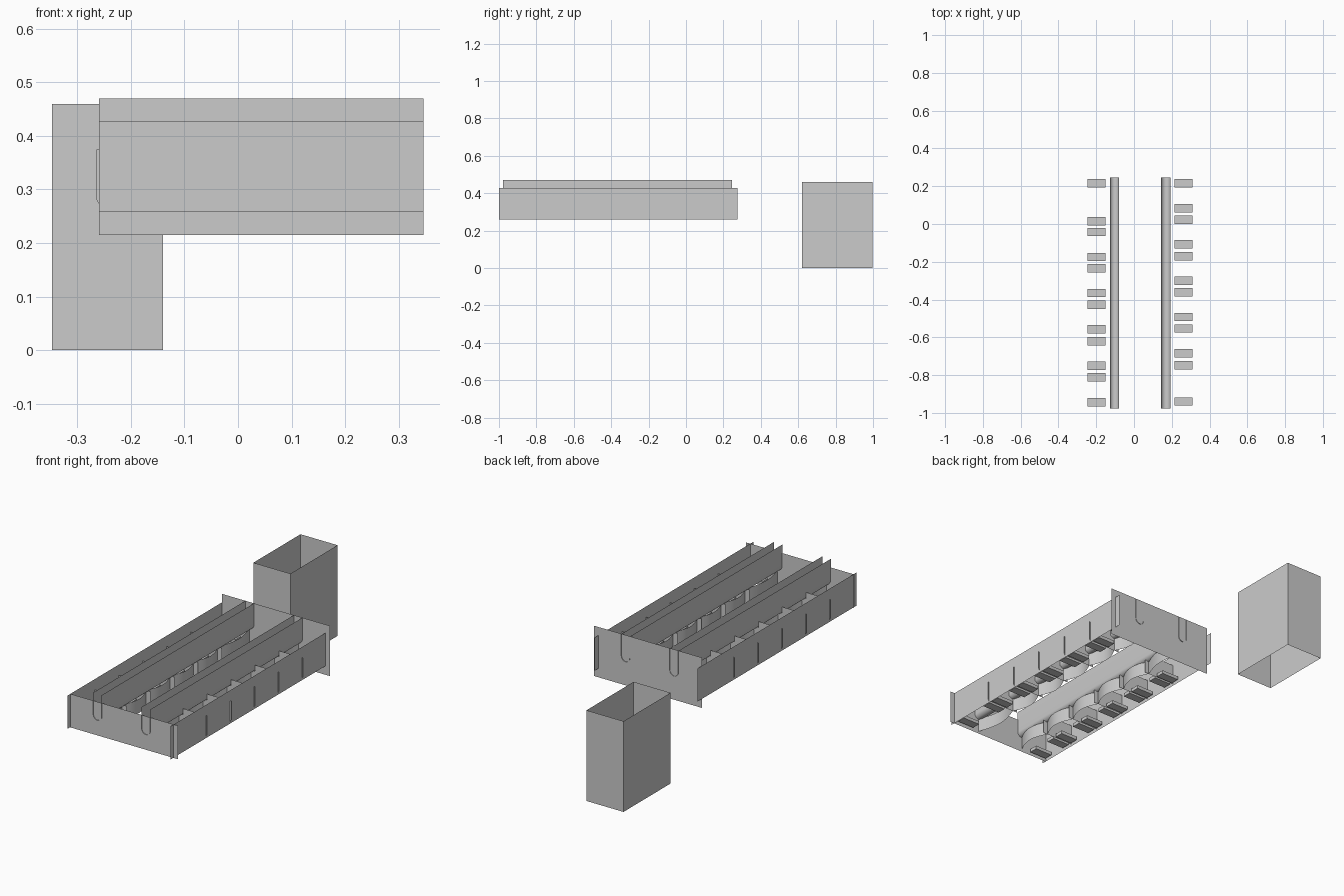
import bpy, bmesh, math

if "Cube" in bpy.data.objects:
    bpy.data.objects.remove(bpy.data.objects["Cube"])


def make(name, verts, faces, smooth=False):
    mesh = bpy.data.meshes.new(name)
    mesh.from_pydata(verts, [], faces)
    bm = bmesh.new()
    bm.from_mesh(mesh)
    bmesh.ops.remove_doubles(bm, verts=bm.verts, dist=1e-5)
    bmesh.ops.recalc_face_normals(bm, faces=bm.faces)
    bm.to_mesh(mesh)
    bm.free()
    for p in mesh.polygons:
        p.use_smooth = smooth
    ob = bpy.data.objects.new(name, mesh)
    bpy.context.collection.objects.link(ob)
    return ob


def sheet(name, plan, z0, z1, closed=False, smooth=False):
    """Thin vertical sheet following a plan line of (x, y) points."""
    n = len(plan)
    verts = [(x, y, z) for z in (z0, z1) for x, y in plan]
    faces = [(i, (i + 1) % n, (i + 1) % n + n, i + n) for i in range(n if closed else n - 1)]
    return make(name, verts, faces, smooth)


def box(name, x0, x1, y0, y1, z0, z1):
    verts = [(x, y, z) for x in (x0, x1) for y in (y0, y1) for z in (z0, z1)]
    faces = [(0, 1, 3, 2), (4, 6, 7, 5), (0, 4, 5, 1), (2, 3, 7, 6), (0, 2, 6, 4), (1, 5, 7, 3)]
    return make(name, verts, faces)


# open bin behind the frame
sheet("bin_walls", [(-.348, .62), (-.14, .62), (-.14, .998), (-.348, .998)], 0, .46, closed=True)

# outer frame: low front, tall back, two long sides poking past both
sheet("front_wall", [(-.26, -.975), (.347, -.975)], .258, .428)
sheet("back_wall", [(-.26, .242), (.347, .242)], .215, .47)

MID = .032
blocks = {
    -1: (.215, .015, -.042, -.175, -.235, -.365, -.428, -.557, -.62, -.75, -.812, -.943),
    1: (.215, .083, .022, -.107, -.17, -.30, -.362, -.492, -.553, -.685, -.747, -.94),
}

for s, side in ((-1, "left"), (1, "right")):
    def X(d):
        return MID + s * d

    sheet(side + "_wall", [(X(.29), -1), (X(.29), .275)], .26, .428)

    # trough with rounded bottom, open on top
    r = .024
    prof = [(-r, .47)] + [(-r * math.cos(a * math.pi / 10), .36 - r * math.sin(a * math.pi / 10))
                          for a in range(11)] + [(r, .47)]
    n = len(prof)
    verts = [(X(.136) + x, y, z) for y in (-.978, .245) for x, z in prof]
    trough = make(side + "_trough", verts, [(i, i + 1, i + 1 + n, i + n) for i in range(n - 1)], True)

    # small ledge blocks, two per compartment
    ys = blocks[s]
    for i, y in enumerate(ys):
        a, b = sorted((X(.183), X(.279)))
        box(f"{side}_ledge_{i}", a, b, y - .022, y + .022, .268, .285)

    # dividers between compartments
    div_y = [(ys[i] + ys[i + 1]) / 2 for i in range(1, 11, 2)]
    for i, y in enumerate(div_y):
        pts = [(.296, .28), (.296, .375), (.16, .375), (.16, .345), (.112, .34), (.112, .27), (.29, .27)]
        make(f"{side}_divider_{i}", [(X(d), y, z) for d, z in pts], [tuple(range(len(pts)))])

    # curved fronts under the trough, one per compartment
    edges = [.242] + div_y + [-.975]
    for i, (y1, y0) in enumerate(zip(edges, edges[1:])):
        plan = [(X(.137 - .03 * math.sin(math.pi * k / 8)), y0 + (y1 - y0) * k / 8) for k in range(9)]
        sheet(f"{side}_compartment_front_{i}", plan, .27, .34, smooth=True)
